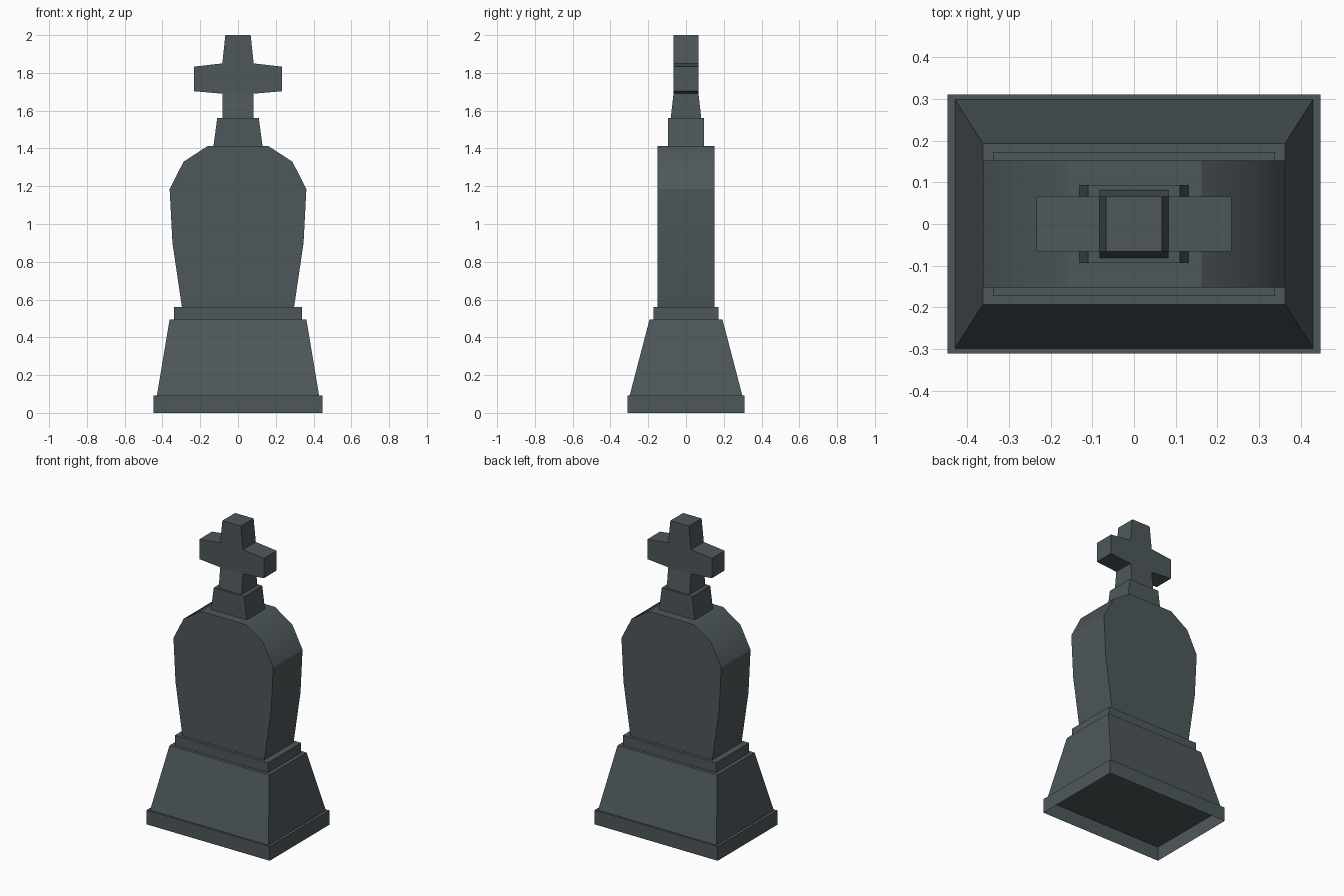
import bpy, bmesh

if "Cube" in bpy.data.objects:
    bpy.data.objects.remove(bpy.data.objects["Cube"])

# One slate-grey stone colour for the whole monument
stone = bpy.data.materials.new("dark_slate_stone")
stone.diffuse_color = (0.077, 0.097, 0.106, 1)
stone.use_nodes = True
stone.node_tree.nodes["Principled BSDF"].inputs["Base Color"].default_value = stone.diffuse_color


def finish(name, bm):
    bmesh.ops.recalc_face_normals(bm, faces=bm.faces[:])
    me = bpy.data.meshes.new(name)
    bm.to_mesh(me)
    bm.free()
    me.materials.append(stone)
    ob = bpy.data.objects.new(name, me)
    bpy.context.collection.objects.link(ob)
    return ob


def block(name, z0, z1, bottom, top, open_bottom=False):
    """Tapered box from half sizes (x, y) at the bottom and the top."""
    bm = bmesh.new()
    bmesh.ops.create_cube(bm, size=2)
    for v in bm.verts:
        hx, hy = top if v.co.z > 0 else bottom
        v.co = (v.co.x * hx, v.co.y * hy, z1 if v.co.z > 0 else z0)
    bmesh.ops.recalc_face_normals(bm, faces=bm.faces[:])
    if open_bottom:
        low = [f for f in bm.faces if f.normal.z < -0.9]
        bmesh.ops.delete(bm, geom=low, context='FACES')
    return finish(name, bm)


def slab_mesh(half_profile, depth):
    """Mirror a right-hand (x, z) profile and extrude it along y."""
    pts = half_profile + [(-x, z) for x, z in reversed(half_profile)]
    bm = bmesh.new()
    face = bm.faces.new([bm.verts.new((x, -depth, z)) for x, z in pts])
    res = bmesh.ops.extrude_face_region(bm, geom=[face], use_keep_orig=True)
    for v in res["geom"]:
        if isinstance(v, bmesh.types.BMVert):
            v.co.y = depth
    return bm


# Stepped base: hollow plinth, tapered pedestal, collar
block("plinth", 0, 0.093, (0.447, 0.31), (0.447, 0.31), open_bottom=True)
block("pedestal", 0.093, 0.495, (0.429, 0.298), (0.362, 0.193))
block("collar", 0.495, 0.56, (0.338, 0.172), (0.338, 0.172))

# Headstone: softly swelling sides and a faceted shoulder
bm = slab_mesh([(0.297, 0.56), (0.347, 0.90), (0.362, 1.185),
                (0.288, 1.33), (0.162, 1.412)], 0.152)
bmesh.ops.recalc_face_normals(bm, faces=bm.faces[:])
for f in bm.faces:
    f.smooth = abs(f.normal.x) > 0.1
for e in bm.edges:
    z = [v.co.z for v in e.verts]
    along_y = abs(z[0] - z[1]) < 1e-4 and abs(e.verts[0].co.y - e.verts[1].co.y) > 0.1
    # only the gentle bends at the waist and the shoulder stay smooth
    e.smooth = along_y and (abs(z[0] - 0.90) < 0.01 or abs(z[0] - 1.33) < 0.01)
finish("headstone", bm)

# Cross foot
block("cross_foot", 1.412, 1.56, (0.13, 0.094), (0.11, 0.094))

# Cross: shaft deepens towards its foot, arms and head flare slightly
bm = slab_mesh([(0.083, 1.56), (0.083, 1.69), (0.234, 1.703),
                (0.234, 1.833), (0.083, 1.85), (0.067, 2.0)], 0.066)
bmesh.ops.bisect_plane(bm, geom=bm.verts[:] + bm.edges[:] + bm.faces[:],
                       plane_co=(0, 0, 1.69), plane_no=(0, 0, 1))
for v in bm.verts:
    if v.co.z < 1.57:
        v.co.y *= 0.081 / 0.066
finish("cross", bm)
